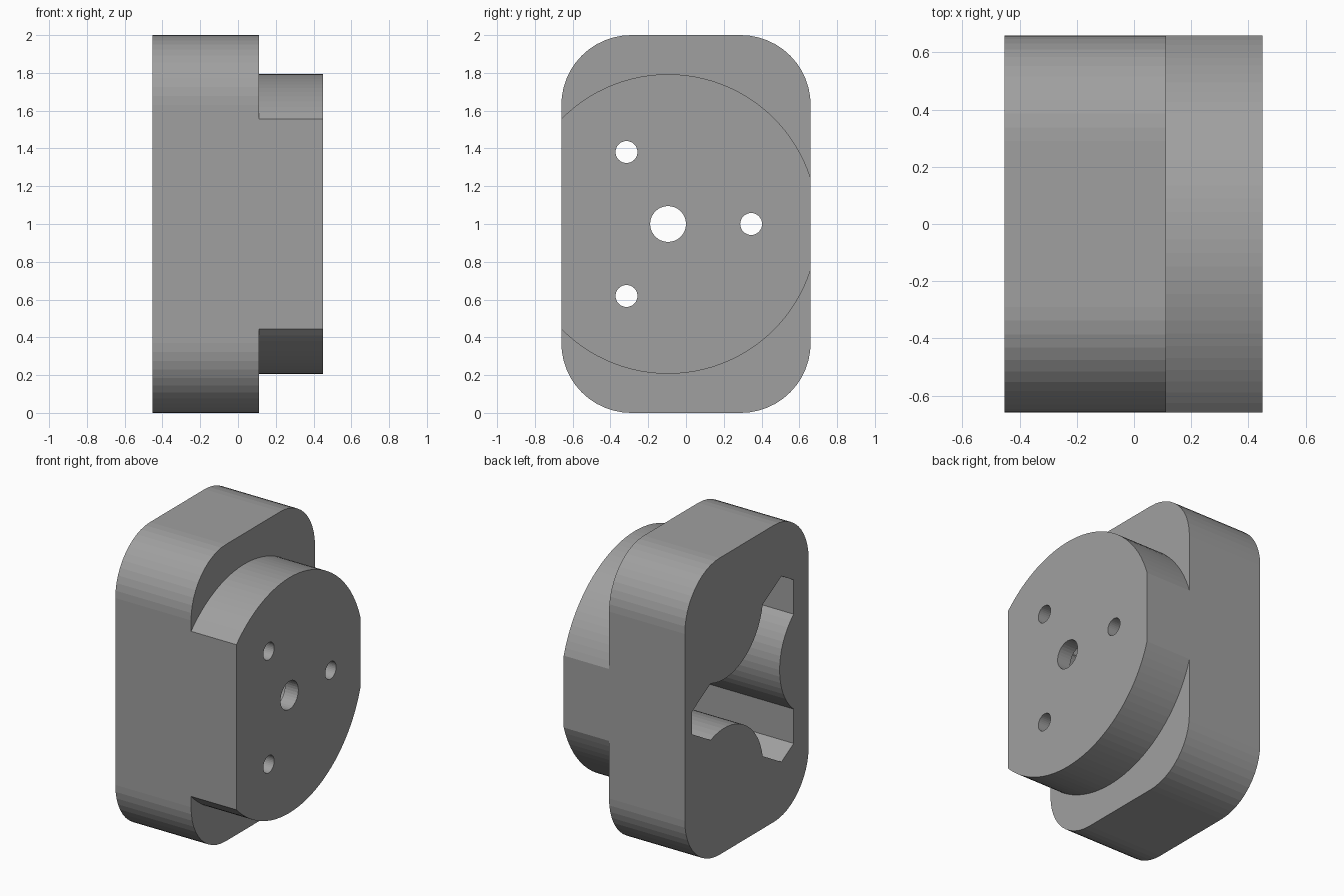
import bpy, bmesh, math

if "Cube" in bpy.data.objects:
    bpy.data.objects.remove(bpy.data.objects["Cube"])

CY, CZ = -0.095, 1.0          # bore axis in the y/z plane
BACK, STEP, FRONT, FLOOR = -0.453, 0.112, 0.45, 0.35
HALF = 0.66

grey = bpy.data.materials.new("plain_grey")
grey.diffuse_color = (0.35, 0.35, 0.35, 1)
grey.use_nodes = True
grey.node_tree.nodes["Principled BSDF"].inputs["Base Color"].default_value = grey.diffuse_color


def prism(name, pts, x0, x1):
    """Extrude a y/z outline along x."""
    bm = bmesh.new()
    face = bm.faces.new([bm.verts.new((x0, y, z)) for y, z in pts])
    ext = bmesh.ops.extrude_face_region(bm, geom=[face])
    verts = [v for v in ext["geom"] if isinstance(v, bmesh.types.BMVert)]
    bmesh.ops.translate(bm, verts=verts, vec=(x1 - x0, 0, 0))
    bmesh.ops.recalc_face_normals(bm, faces=bm.faces)
    me = bpy.data.meshes.new(name)
    bm.to_mesh(me)
    bm.free()
    me.materials.append(grey)
    ob = bpy.data.objects.new(name, me)
    bpy.context.collection.objects.link(ob)
    return ob


def arc(cy, cz, r, a0, a1, n):
    return [(cy + r * math.cos(math.radians(a0 + (a1 - a0) * i / n)),
             cz + r * math.sin(math.radians(a0 + (a1 - a0) * i / n))) for i in range(n + 1)]


def combine(target, tool, op):
    """Apply an exact boolean and drop the tool."""
    mod = target.modifiers.new(op, 'BOOLEAN')
    mod.object, mod.operation, mod.solver = tool, op, 'EXACT'
    bpy.context.view_layer.objects.active = target
    bpy.ops.object.modifier_apply(modifier=mod.name)
    bpy.data.objects.remove(tool)


# Rounded block
R = 0.37
outline = []
for i, (sy, sz) in enumerate([(1, 1), (-1, 1), (-1, -1), (1, -1)]):
    outline += arc(sy * (HALF - R), 1 + sz * (1 - R), R, 90 * i, 90 * i + 90, 12)
body = prism("housing", outline, BACK, STEP)

# Round boss, trimmed flush with the block sides
BR = 0.793
aR = math.degrees(math.acos((HALF - CY) / BR))
aL = math.degrees(math.acos((-HALF - CY) / BR))
boss = prism("boss", arc(CY, CZ, BR, aR, aL, 34) + arc(CY, CZ, BR, 360 - aL, 360 - aR, 34),
             STEP, FRONT)
combine(body, boss, 'UNION')

# Three-armed pocket with round bites between the arms, open at the back
pocket = []
for k in range(3):
    t = 120 * k
    c, s = math.cos(math.radians(t)), math.sin(math.radians(t))
    for u, v in [(0.68, -0.075), (0.68, 0.075)]:
        pocket.append((CY + u * c - v * s, CZ + u * s + v * c))
    m = math.radians(t + 60)
    sweep = math.degrees(math.asin(0.32 / 0.416))
    pocket += arc(CY + 0.671 * math.cos(m), CZ + 0.671 * math.sin(m), 0.416,
                  t + 240 + sweep, t + 240 - sweep, 16)
combine(body, prism("pocket_cutter", pocket, BACK - 0.1, FLOOR), 'DIFFERENCE')

# Centre bore and three bolt holes through the front wall
holes = [(CY, CZ, 0.095)]
for k in range(3):
    a = math.radians(120 * k)
    holes.append((CY + 0.44 * math.cos(a), CZ + 0.44 * math.sin(a), 0.058))
for y, z, r in holes:
    combine(body, prism("hole_cutter", arc(y, z, r, 0, 360 * 31 / 32, 31), FLOOR - 0.1, FRONT + 0.1),
            'DIFFERENCE')
